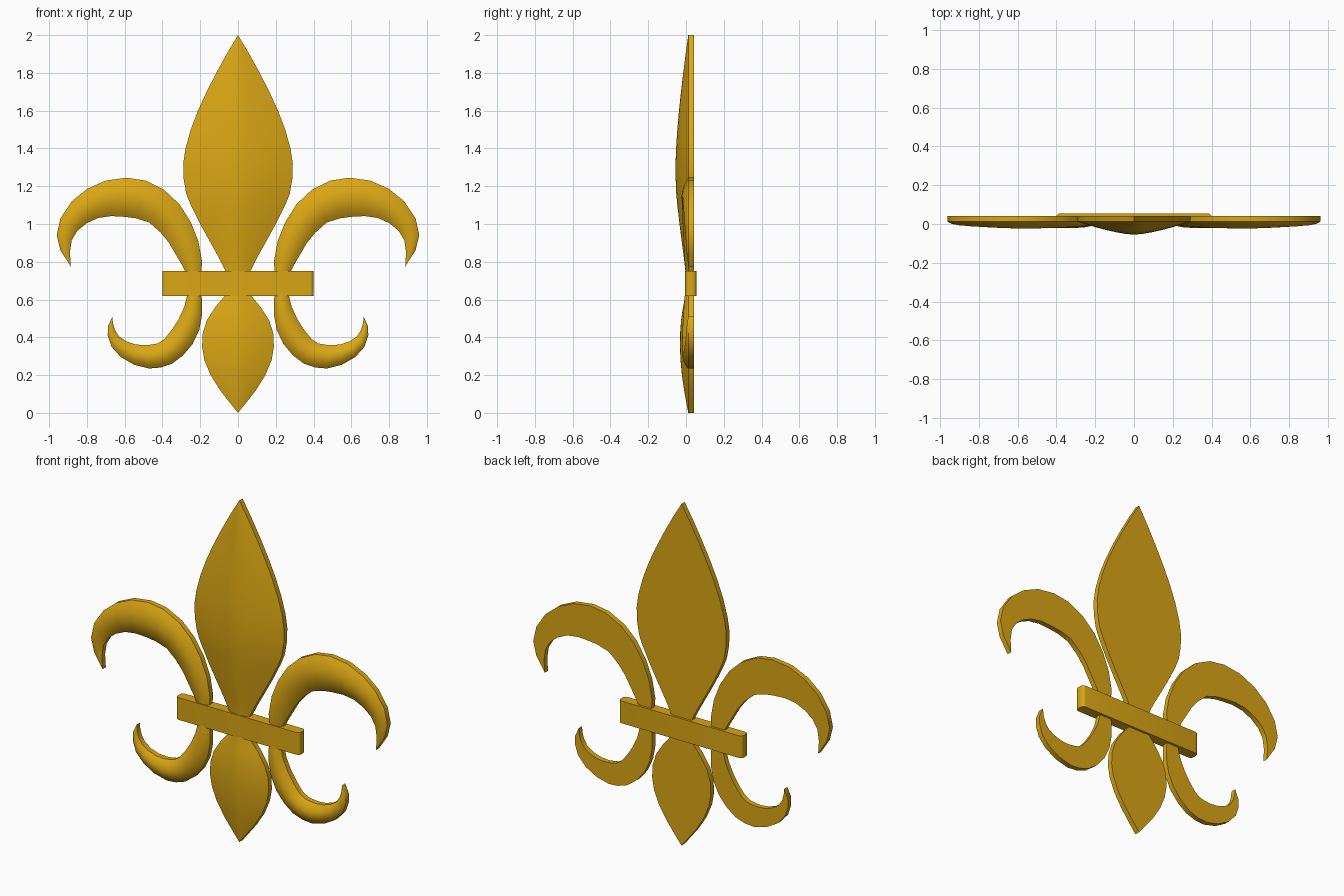
import bpy
import bmesh

BACK_Y = 0.042   # flat rear plane shared by all leaves
EDGE_Y = 0.012   # where the side wall meets the domed front

cube = bpy.data.objects.get("Cube")
if cube:
    bpy.data.objects.remove(cube, do_unlink=True)

gold = bpy.data.materials.new("gold")
gold.use_nodes = True
gold_colour = (0.70, 0.385, 0.007, 1)
gold.diffuse_color = gold_colour
gold.node_tree.nodes["Principled BSDF"].inputs["Base Color"].default_value = gold_colour


def finish(name, bm, angle=0.7):
    """Turn a bmesh into a gold object with smooth faces and sharp rims."""
    bmesh.ops.remove_doubles(bm, verts=bm.verts, dist=0.0005)
    bmesh.ops.dissolve_degenerate(bm, edges=bm.edges, dist=0.0002)
    bmesh.ops.recalc_face_normals(bm, faces=bm.faces)
    mesh = bpy.data.meshes.new(name)
    bm.to_mesh(mesh)
    bm.free()
    mesh.materials.append(gold)
    obj = bpy.data.objects.new(name, mesh)
    bpy.context.collection.objects.link(obj)
    bpy.ops.object.select_all(action="DESELECT")
    obj.select_set(True)
    bpy.context.view_layer.objects.active = obj
    bpy.ops.object.shade_smooth_by_angle(angle=angle)
    return obj


def leaf(name, first_edge, second_edge, dome, power, side=1, steps=12):
    """Loft a flat-backed, domed leaf between two outline edges (x, z)."""
    bm = bmesh.new()
    rings = []
    for (ax, az), (bx, bz) in zip(first_edge, second_edge):
        width = ((ax - bx) ** 2 + (az - bz) ** 2) ** 0.5
        ring = [bm.verts.new((side * ax, BACK_Y, az))]
        for i in range(steps + 1):
            t = i / steps
            rise = dome * width * (1 - abs(2 * t - 1) ** power)
            ring.append(bm.verts.new((side * (ax + (bx - ax) * t),
                                      EDGE_Y - rise, az + (bz - az) * t)))
        ring.append(bm.verts.new((side * bx, BACK_Y, bz)))
        rings.append(ring)
    # skin neighbouring cross-sections, then cap the two ends
    for low, high in zip(rings, rings[1:]):
        for i in range(len(low)):
            j = (i + 1) % len(low)
            bm.faces.new((low[i], low[j], high[j], high[i]))
    bm.faces.new(rings[0])
    bm.faces.new(rings[-1])
    return finish(name, bm)


def petal(name, profile):
    """Symmetrical centre petal from (height, half width) pairs."""
    leaf(name, [(-w, z) for z, w in profile], [(w, z) for z, w in profile],
         dome=0.116, power=1.45)


# Centre petals
petal("upper_petal", [
    (0.68, 0.05), (0.75, 0.065), (0.82, 0.1), (0.9, 0.145), (1.0, 0.2),
    (1.1, 0.25), (1.16, 0.274), (1.24, 0.288), (1.32, 0.29), (1.4, 0.278),
    (1.5, 0.25), (1.6, 0.212), (1.7, 0.166), (1.8, 0.115), (1.9, 0.06), (2, 0)])
petal("lower_petal", [
    (0, 0), (0.06, 0.048), (0.12, 0.095), (0.2, 0.145), (0.28, 0.178),
    (0.35, 0.19), (0.42, 0.187), (0.49, 0.165), (0.56, 0.12), (0.62, 0.07),
    (0.69, 0.05)])

# Curled side leaves, drawn once and mirrored
upper_outer = [
    (0.2, 0.69), (0.19, 0.8), (0.21, 0.91), (0.25, 1.01), (0.31, 1.105),
    (0.39, 1.18), (0.49, 1.23), (0.59, 1.245), (0.7, 1.23), (0.8, 1.185),
    (0.88, 1.12), (0.94, 1.03), (0.96, 0.94), (0.94, 0.86), (0.885, 0.775)]
upper_inner = [
    (0.25, 0.69), (0.295, 0.78), (0.33, 0.84), (0.365, 0.9), (0.41, 0.955),
    (0.47, 1.008), (0.54, 1.03), (0.6, 1.038), (0.67, 1.042), (0.74, 1.032),
    (0.8, 1.005), (0.85, 0.965), (0.88, 0.915), (0.89, 0.85), (0.885, 0.775)]
lower_outer = [
    (0.21, 0.68), (0.19, 0.6), (0.19, 0.52), (0.205, 0.44), (0.24, 0.365),
    (0.29, 0.305), (0.35, 0.26), (0.41, 0.24), (0.47, 0.235), (0.55, 0.255),
    (0.62, 0.295), (0.67, 0.35), (0.69, 0.41), (0.688, 0.46), (0.665, 0.51)]
lower_inner = [
    (0.25, 0.68), (0.27, 0.62), (0.285, 0.56), (0.315, 0.495), (0.35, 0.44),
    (0.39, 0.39), (0.425, 0.368), (0.455, 0.362), (0.49, 0.358), (0.54, 0.362),
    (0.59, 0.378), (0.63, 0.405), (0.652, 0.44), (0.662, 0.475), (0.665, 0.51)]
for label, side in (("left", 1), ("right", -1)):
    leaf(label + "_upper_scroll", upper_outer, upper_inner, 0.17, 2, side)
    leaf(label + "_lower_scroll", lower_outer, lower_inner, 0.24, 2, side)

# Cross band with rounded upright corners
bm = bmesh.new()
bmesh.ops.create_cube(bm, size=1)
for v in bm.verts:
    v.co = (v.co.x * 0.8, v.co.y * 0.06 + 0.025, v.co.z * 0.13 + 0.685)
upright = [e for e in bm.edges
           if abs(e.verts[0].co.z - e.verts[1].co.z) > 0.1]
bmesh.ops.bevel(bm, geom=upright, offset=0.02, segments=5, profile=0.5,
                affect="EDGES")
finish("cross_band", bm)
